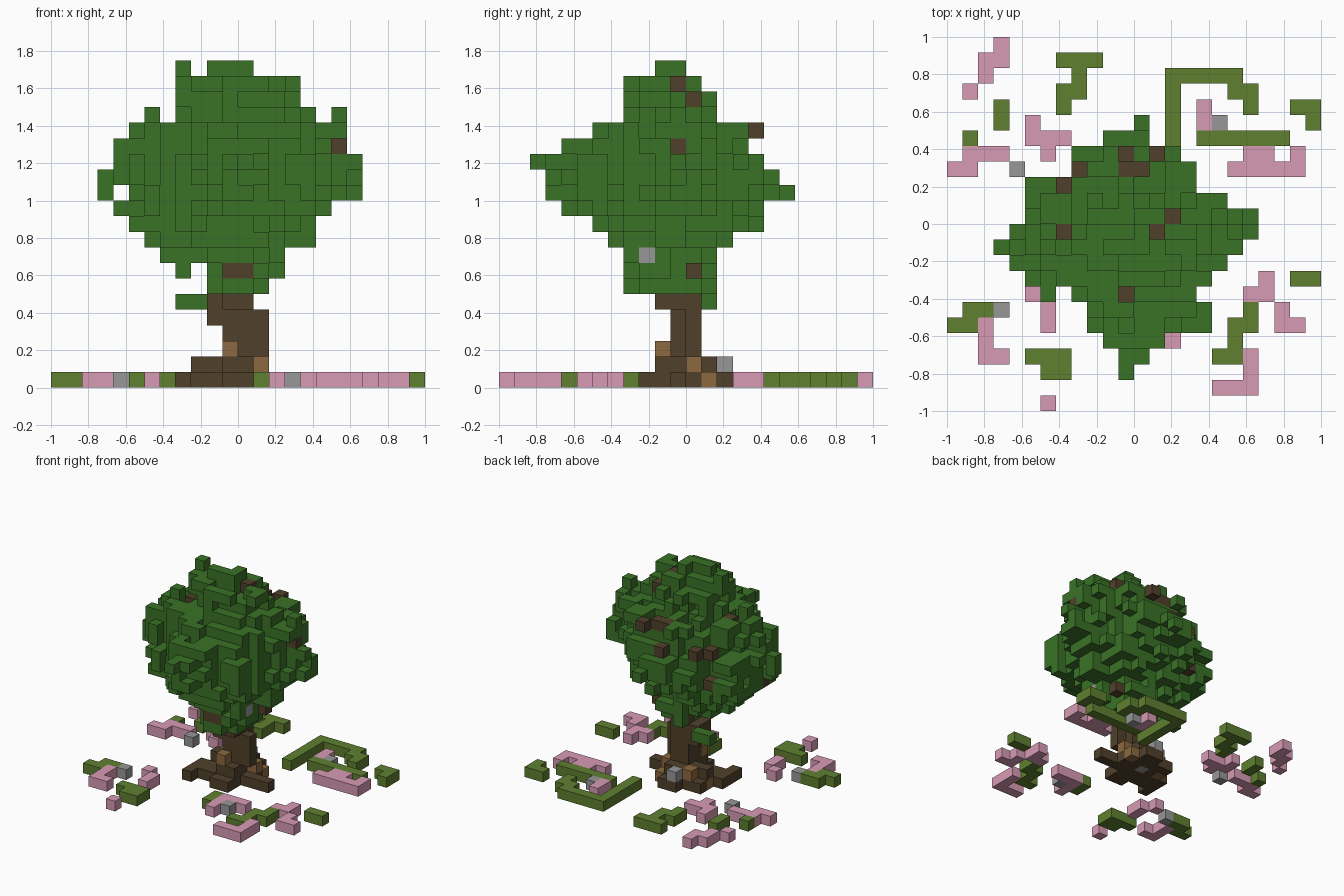
import bpy
import bmesh
import random
from mathutils import Vector, noise

random.seed(7)
CELL = 1 / 12

cube = bpy.data.objects.get("Cube")
if cube:
    bpy.data.objects.remove(cube, do_unlink=True)


def material(name, rgb):
    mat = bpy.data.materials.new(name)
    mat.use_nodes = True
    colour = (*rgb, 1)
    mat.diffuse_color = colour
    shader = mat.node_tree.nodes["Principled BSDF"]
    shader.inputs["Base Color"].default_value = colour
    shader.inputs["Roughness"].default_value = 0.9
    return mat


def block(x0, x1, y0, y1, z0=0, z1=1):
    """Grid cells filling a box."""
    return {(x, y, z) for x in range(x0, x1) for y in range(y0, y1) for z in range(z0, z1)}


def blocks(boxes):
    return set().union(*(block(*box) for box in boxes))


DIRECTIONS = [Vector(d) for d in
              ((1, 0, 0), (-1, 0, 0), (0, 1, 0), (0, -1, 0), (0, 0, 1), (0, 0, -1))]


def neighbours(cell):
    return [tuple(int(a + b) for a, b in zip(cell, d)) for d in DIRECTIONS]


def build(name, cells, mat):
    """Make one mesh from the outer faces of a set of cubes."""
    bm = bmesh.new()
    for cell in sorted(cells):
        centre = Vector(cell) + Vector((0.5, 0.5, 0.5))
        for normal, other in zip(DIRECTIONS, neighbours(cell)):
            if other in cells:
                continue
            side = Vector((normal.y, normal.z, normal.x))
            up = normal.cross(side)
            corners = ((-1, -1), (1, -1), (1, 1), (-1, 1))
            bm.faces.new([bm.verts.new((centre + (normal + side * a + up * b) / 2) * CELL)
                          for a, b in corners])
    bmesh.ops.remove_doubles(bm, verts=bm.verts[:], dist=CELL / 100)
    mesh = bpy.data.meshes.new(name)
    bm.to_mesh(mesh)
    bm.free()
    mesh.materials.append(mat)
    obj = bpy.data.objects.new(name, mesh)
    bpy.context.collection.objects.link(obj)
    return obj


# Crown: rounded layers from the bottom up (x range, y range)
crown_layers = [
    (-2, 2, -4, 2), (-2, 3, -4, 2), (-5, 3, -4, 2), (-6, 5, -5, 3), (-7, 5, -6, 5),
    (-8, 6, -8, 5), (-7, 8, -9, 7), (-9, 8, -9, 6), (-8, 8, -10, 5), (-8, 7, -8, 5),
    (-7, 7, -6, 5), (-4, 5, -4, 2), (-4, 4, -4, 2), (-4, 4, -4, 1), (-2, 1, -2, 0)]
# Crown plan: x range of each row from front to back
crown_plan = [
    (-1, 0), (-1, 1), (-2, 2), (-3, 5), (-3, 5), (-4, 4), (-7, 5), (-8, 6), (-9, 7),
    (-8, 8), (-7, 8), (-7, 6), (-7, 4), (-4, 4), (-4, 3), (-2, 1), (0, 1)]

foliage = set()
for z, (x0, x1, y0, y1) in enumerate(crown_layers, start=6):
    for x, y, _ in block(x0, x1, y0, y1):
        dx = (2 * x + 1 - x0 - x1) / (x1 - x0)
        dy = (2 * y + 1 - y0 - y1) / (y1 - y0)
        # The upper right-hand side of the crown is leaner
        power = 1.4 if dx < 0 and z > 13 else 2
        left, right = crown_plan[y + 10]
        if abs(dx) ** power + abs(dy) ** power <= 1 and left <= x < right:
            foliage.add((x, y, z))

# Stray twigs of leaves that break the outline
foliage |= blocks([
    (-6, -5, -2, -1, 17, 18), (6, 7, -1, 0, 16, 18), (-4, -3, -1, 0, 19, 21),
    (-9, -8, -2, -1, 12, 14), (-4, -3, -2, -1, 7, 8), (-4, -2, 1, 2, 5, 6),
    (-6, -5, -5, -4, 11, 13), (-1, 1, -4, -3, 7, 8)])

# Roughen the crown by knocking out clumps of surface cubes while keeping its outline
columns = {}


def keys(cell):
    return [(axis, cell[:axis] + cell[axis + 1:]) for axis in range(3)]


for cell in foliage:
    for key in keys(cell):
        columns[key] = columns.get(key, 0) + 1
surface = [c for c in sorted(foliage) if any(n not in foliage for n in neighbours(c))]
random.shuffle(surface)
for cell in surface:
    clump = noise.noise(Vector(cell) * 0.6 + Vector((0.3, 0.3, 0.3)))
    if clump + random.uniform(-0.25, 0.25) > 0.07 and all(columns[k] > 1 for k in keys(cell)):
        foliage.discard(cell)
        for key in keys(cell):
            columns[key] -= 1

# Clear leaves around exposed branch ends, and cover others
foliage -= blocks([(2, 3, 0, 1, 18, 21), (3, 5, 0, 1, 18, 19), (1, 2, 4, 5, 16, 21),
                   (2, 5, 4, 5, 16, 17), (-1, 0, -5, -4, 15, 21), (6, 7, -5, -1, 15, 16),
                   (-4, -3, 3, 4, 14, 19), (-5, -4, 2, 3, 14, 19), (-1, 0, 4, 5, 14, 19),
                   (-1, 1, 3, 4, 16, 19), (-5, -4, 3, 5, 11, 12)])
foliage |= {(2, -4, 8), (-1, -6, 15), (6, -1, 16), (-7, -4, 10)}


def outermost(axis, sign, a, b):
    """The visible foliage cube of a column along an axis."""
    line = [c for c in foliage if c[:axis] + c[axis + 1:] == (a, b)]
    return {max(line, key=lambda c: sign * c[axis])} if line else set()


# Branch ends showing through the leaves
branches = block(-1, 1, -4, -3, 7, 8)
branches |= {(2, 0, 18), (1, 4, 16), (-1, -5, 15), (6, -1, 15), (-4, 3, 14), (-5, 2, 14),
             (-1, 4, 14), (-1, 3, 16), (0, 3, 16), (-5, 2, 11), (-7, -3, 10)}
branches |= outermost(2, 1, -5, -1) | outermost(2, 1, 1, -1) | outermost(0, 1, 0, 7)

# Trunk with spreading roots
trunk = blocks([
    (-1, 1, -1, 1, 0, 8), (1, 2, -1, 0, 2, 5), (1, 2, 0, 1, 0, 2), (-2, -1, -1, 1, 4, 6),
    (-1, 1, -2, -1, 5, 6), (-4, -1, -1, 0), (-3, -1, 0, 1, 0, 2),
    (-1, 1, -3, 3), (-1, 1, 1, 2, 0, 2), (-1, 1, -2, -1, 0, 2),
    (1, 4, -1, 0), (-4, -3, -3, -1), (-3, -1, -2, -1), (-3, -1, 1, 2)])
bark = {(-1, -2, 2), (1, 0, 1), (1, 1, 0), (-2, 1, 1), (-3, 0, 0)}

# Stones
stones = {(-1, 2, 1), (2, -3, 8), (-8, 3, 0), (5, 6, 0), (-9, -6, 0), (3, -7, 0),
          (-1, 0, 0)}

# Fallen petals
petals = blocks([
    (-9, -8, 11, 12), (-10, -8, 10, 11), (-10, -9, 9, 10), (-11, -10, 8, 9),
    (-11, -8, 4, 5), (-12, -10, 3, 4), (-7, -6, 6, 7), (-7, -4, 5, 6), (-6, -5, 4, 5),
    (4, 5, 6, 8), (7, 9, 4, 5), (10, 11, 4, 5), (6, 11, 3, 4), (8, 9, -4, -3),
    (7, 9, -5, -4), (9, 10, -6, -5), (9, 11, -7, -6), (2, 3, -8, -6), (2, 5, -6, -5),
    (7, 8, -11, -8), (5, 8, -11, -10), (-10, -9, -8, -6), (-10, -8, -9, -8),
    (-7, -6, -5, -4), (-6, -5, -7, -5), (-6, -5, -12, -11)])

# Low grass
grass = blocks([
    (-9, -8, 6, 8), (-11, -10, 5, 6), (-5, -2, 10, 11), (-4, -3, 8, 10), (-5, -3, 8, 9),
    (-5, -4, 7, 8), (2, 7, 9, 10), (2, 3, 4, 9), (6, 8, 8, 9), (7, 8, 7, 8),
    (4, 10, 5, 6), (10, 12, 7, 8), (11, 12, 6, 7), (10, 12, -4, -3), (7, 8, -6, -5),
    (6, 8, -7, -6), (6, 7, -8, -7), (5, 7, -9, -8), (1, 2, -7, -5), (-11, -9, -6, -5),
    (-12, -10, -7, -6), (-7, -4, -9, -8), (-6, -4, -10, -9)])

leaf_green = material("leaf_green", (0.042, 0.17, 0.02))
dark_bark = material("dark_bark", (0.08, 0.051, 0.024))
build("foliage", foliage - branches - stones, leaf_green)
build("branches", branches - stones, dark_bark)
build("trunk", trunk - bark - stones, dark_bark)
build("bark_patches", bark, material("light_bark", (0.26, 0.14, 0.05)))
build("stones", stones, material("stone_grey", (0.31, 0.31, 0.31)))
build("petals", petals, material("petal_pink", (0.69, 0.33, 0.46)))
build("grass", grass, material("olive_grass", (0.115, 0.215, 0.03)))
